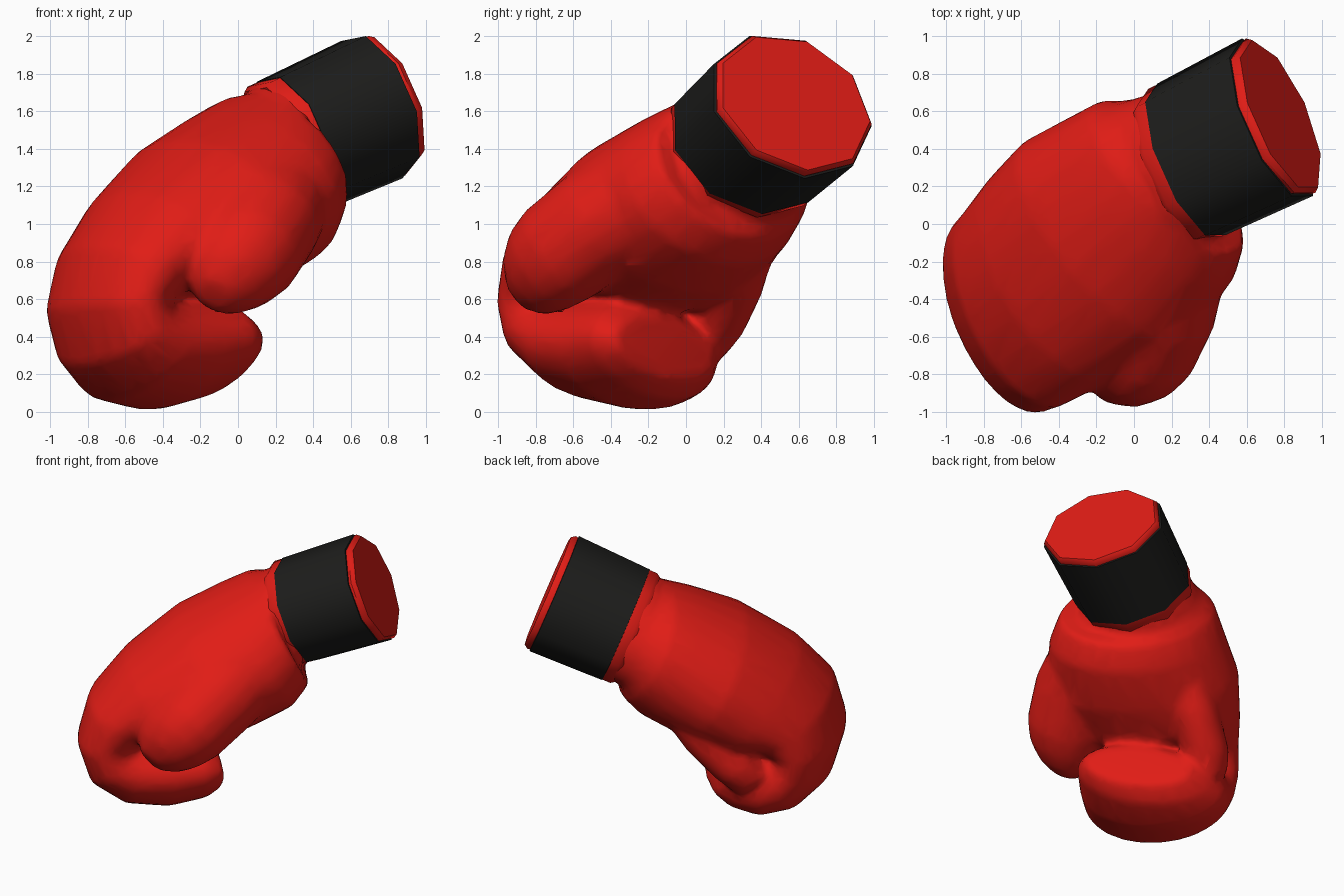
import bpy, bmesh, math
from mathutils import Vector as V

if "Cube" in bpy.data.objects:
    bpy.data.objects.remove(bpy.data.objects["Cube"])

R = math.sqrt(0.5)
U, W, Z = V((R, R, 0)), V((R, -R, 0)), V((0, 0, 1))  # finger axis, thumb side, up


def material(name, rgb):
    m = bpy.data.materials.new(name)
    m.diffuse_color = (*rgb, 1)
    m.use_nodes = True
    m.node_tree.nodes["Principled BSDF"].inputs["Base Color"].default_value = m.diffuse_color
    return m


RED = material("red_leather", (0.75, 0.012, 0.008))
BLACK = material("black_band", (0.012, 0.012, 0.011))


def loft(bm, sections, sides, phase=0.0):
    """Skin rings given as (centre, axis a, axis b) and cap both ends."""
    ang = [phase + 2 * math.pi * i / sides for i in range(sides)]
    rings = [[bm.verts.new(c + a * math.cos(t) + b * math.sin(t)) for t in ang]
             for c, a, b in sections]
    for r, s in zip(rings, rings[1:]):
        for i in range(sides):
            j = (i + 1) % sides
            bm.faces.new((r[i], r[j], s[j], s[i]))
    bm.faces.new(rings[0])
    bm.faces.new(rings[-1])


def finish(name, bm, mat, angle):
    bmesh.ops.recalc_face_normals(bm, faces=bm.faces)
    me = bpy.data.meshes.new(name)
    bm.to_mesh(me)
    bm.free()
    ob = bpy.data.objects.new(name, me)
    bpy.context.collection.objects.link(ob)
    me.materials.append(mat)
    bpy.context.view_layer.objects.active = ob
    ob.select_set(True)
    bpy.ops.object.shade_smooth_by_angle(angle=math.radians(angle))
    ob.select_set(False)
    return ob


# Cuff frame: axis N, long axis L, short axis S
C0, C1 = V((0.30, 0.34, 1.43)), V((0.77, 0.57, 1.64))
N = (C1 - C0).normalized()
L = V((0.25, -0.9, 0.35))
L = (L - N * L.dot(N)).normalized()
S = N.cross(L)
if S.z < 0:
    S = -S


def cuff_ring(s, k):
    return (C0 + N * s, S * 0.385 * k, L * 0.455 * k)


# Hand: outer (u, z), inner (u, z), side centre, half width, skew along u, tilt along z
hand = [
    ((0.12, 1.69), (0.50, 0.93), -0.05, 0.55, 0.00, 0.00),
    ((-0.08, 1.61), (0.37, 0.78), -0.03, 0.62, 0.00, 0.00),
    ((-0.42, 1.45), (0.08, 0.63), -0.05, 0.68, -0.08, 0.02),
    ((-0.80, 1.17), (-0.20, 0.54), -0.10, 0.62, -0.20, 0.06),
    ((-1.04, 0.88), (-0.44, 0.57), -0.13, 0.56, -0.28, 0.06),
    ((-1.12, 0.56), (-0.54, 0.56), -0.15, 0.535, -0.30, 0.05),
    ((-1.03, 0.25), (-0.54, 0.59), -0.13, 0.53, -0.28, 0.06),
    ((-0.80, 0.06), (-0.50, 0.61), -0.11, 0.53, -0.20, 0.09),
    ((-0.50, 0.01), (-0.42, 0.61), -0.09, 0.52, -0.12, 0.11),
    ((-0.25, 0.07), (-0.31, 0.59), -0.04, 0.47, 0.00, 0.14),
    ((-0.14, 0.17), (-0.18, 0.50), -0.01, 0.38, 0.00, 0.15),
]
secs = [cuff_ring(0.03, 0.88), cuff_ring(-0.09, 0.95)]
for (u1, z1), (u2, z2), v, w, skew, tilt in hand:
    o, i = U * u1 + Z * z1, U * u2 + Z * z2
    secs.append(((o + i) / 2 + W * v, (o - i) / 2, (W + U * skew + Z * tilt) * w))
bm = bmesh.new()
loft(bm, secs, 24)


def tube(path, direction):
    """Round sections (centre, radius) facing one direction."""
    d = V(direction).normalized()
    a = d.cross(Z).normalized()
    loft(bm, [(V(c), a * r, d.cross(a) * r) for c, r in path], 16)


# Thumb, rounded at the tip
tube([((0.27, 0.16, 1.32), 0.24), ((0.22, -0.12, 1.19), 0.30), ((0.14, -0.44, 1.02), 0.31),
      ((0.04, -0.68, 0.84), 0.295), ((-0.02, -0.78, 0.755), 0.26), ((-0.08, -0.85, 0.68), 0.20),
      ((-0.13, -0.90, 0.62), 0.10)], (-0.3, -0.75, -0.55))

# Heel padding joining the palm to the outer side of the curled fingers
tube([(U * u + W * v + Z * z, r) for u, v, z, r in
      [(0.10, -0.40, 0.86, 0.12), (-0.06, -0.42, 0.70, 0.17),
       (-0.26, -0.48, 0.49, 0.17), (-0.38, -0.48, 0.36, 0.15)]], -U * 0.6 - Z * 0.8)

# Blend hand and thumb into one soft skin, then thin the mesh
glove = finish("glove_body", bm, RED, 180)
m = glove.modifiers.new("blend", 'REMESH')
m.mode, m.voxel_size, m.use_smooth_shade = 'VOXEL', 0.025, True
m = glove.modifiers.new("soften", 'SMOOTH')
m.factor, m.iterations = 0.5, 14
m = glove.modifiers.new("thin", 'DECIMATE')
m.ratio = 0.12

# Cuff parts: nine-sided bands, each a profile of (distance, scale)
for name, mat, prof in [
    ("cuff_seam", RED, [(-0.11, 0.95), (-0.08, 1.0), (0.02, 1.0)]),
    ("cuff_band", BLACK, [(-0.025, 0.95), (-0.02, 1.01), (0.53, 1.05), (0.535, 0.97)]),
    ("cuff_end_rim", RED, [(0.50, 1.0), (0.55, 1.03), (0.58, 0.98)]),
]:
    bm = bmesh.new()
    loft(bm, [cuff_ring(s, k) for s, k in prof], 9, -math.pi / 2 + 0.19)
    finish(name, bm, mat, 48)
